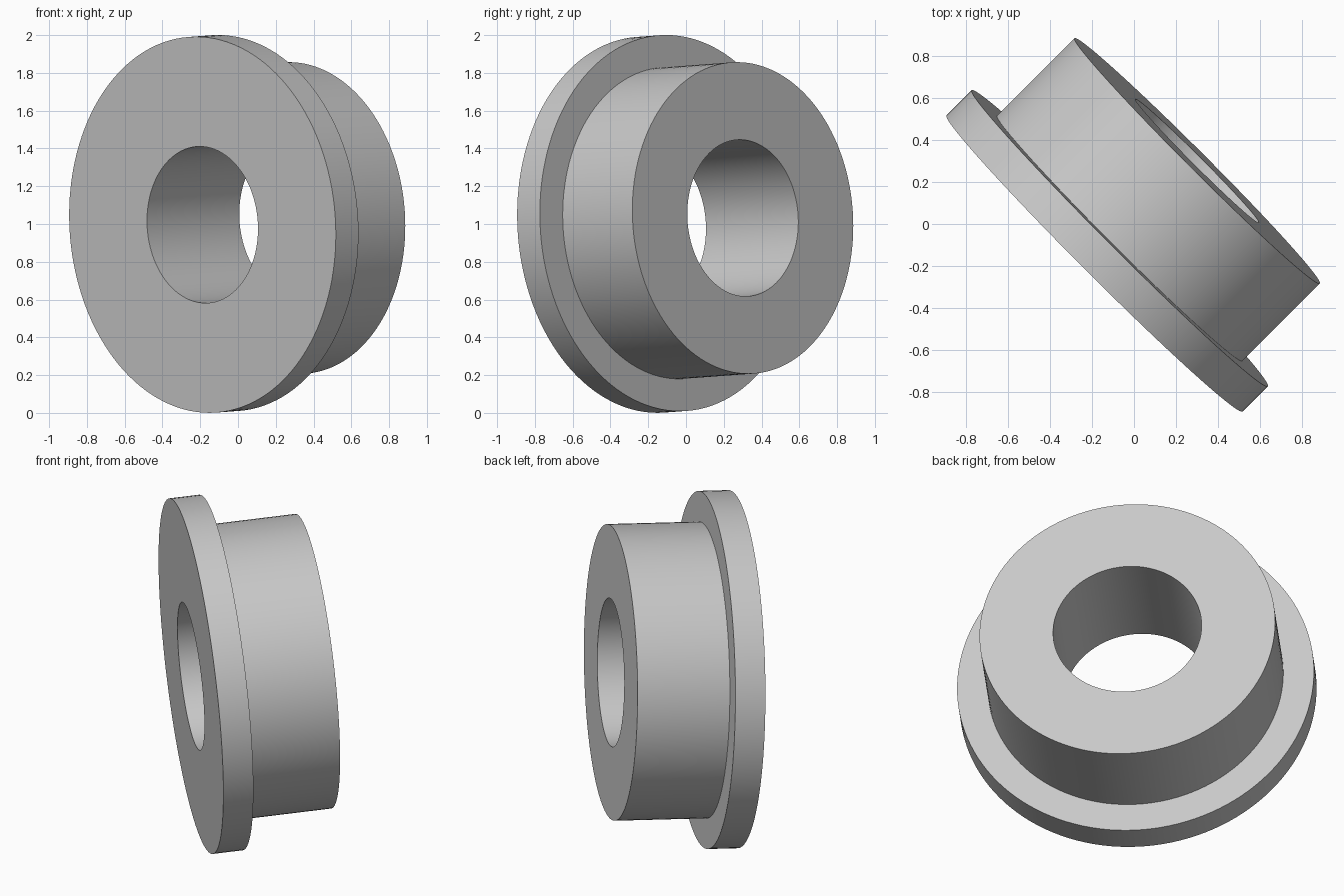
import bpy
import bmesh
import math
from mathutils import Matrix, Vector

cube = bpy.data.objects.get("Cube")
if cube:
    bpy.data.objects.remove(cube, do_unlink=True)

SEGMENTS = 128
FLANGE_RADIUS, BARREL_RADIUS, BORE_RADIUS = 0.997, 0.826, 0.415
FLANGE_DEPTH, TOTAL_DEPTH = 0.17, 0.692
TILT = 0.052

# Plain grey metal
grey = bpy.data.materials.new("grey metal")
grey.use_nodes = True
colour = (0.58, 0.58, 0.58, 1)
grey.diffuse_color = colour
grey.node_tree.nodes["Principled BSDF"].inputs["Base Color"].default_value = colour

# Closed half-section as (radius, distance along the axis)
section = [
    (BORE_RADIUS, 0),
    (FLANGE_RADIUS, 0),
    (FLANGE_RADIUS, FLANGE_DEPTH),
    (BARREL_RADIUS, FLANGE_DEPTH),
    (BARREL_RADIUS, TOTAL_DEPTH),
    (BORE_RADIUS, TOTAL_DEPTH),
]

# Flanged bushing: revolve the section around its axis
bm = bmesh.new()
rings = []
for radius, depth in section:
    ring = []
    for i in range(SEGMENTS):
        a = math.tau * i / SEGMENTS
        ring.append(bm.verts.new((radius * math.cos(a), radius * math.sin(a), depth)))
    rings.append(ring)
for k, ring in enumerate(rings):
    following = rings[(k + 1) % len(rings)]
    for i in range(SEGMENTS):
        j = (i + 1) % SEGMENTS
        bm.faces.new((ring[i], ring[j], following[j], following[i]))
bmesh.ops.recalc_face_normals(bm, faces=bm.faces)

# Turn the axis diagonally backward with a slight upward tilt
axis = Vector((math.cos(TILT) * math.sqrt(0.5), math.cos(TILT) * math.sqrt(0.5), math.sin(TILT)))
turn = axis.to_track_quat("Z", "Y").to_matrix().to_4x4()
bm.transform(Matrix.Translation((-0.188, -0.188, 0.996)) @ turn)

mesh = bpy.data.meshes.new("flanged_bushing")
bm.to_mesh(mesh)
bm.free()
mesh.materials.append(grey)
bushing = bpy.data.objects.new("flanged_bushing", mesh)
bpy.context.collection.objects.link(bushing)

# Smooth round walls with sharp rims
bpy.ops.object.select_all(action="DESELECT")
bushing.select_set(True)
bpy.context.view_layer.objects.active = bushing
bpy.ops.object.shade_smooth_by_angle(angle=math.radians(30))
